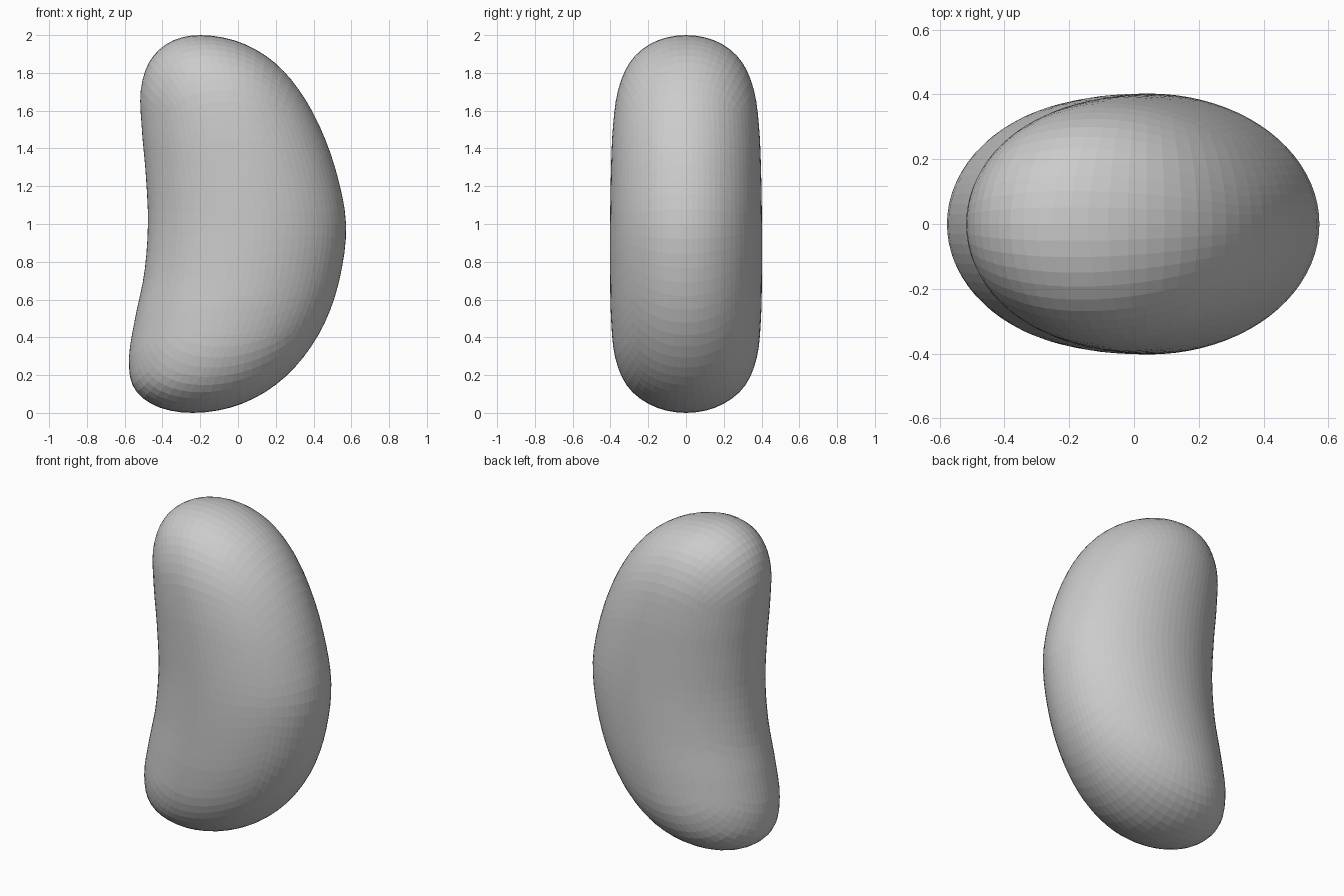
import bpy, bmesh, math

if "Cube" in bpy.data.objects:
    bpy.data.objects.remove(bpy.data.objects["Cube"])

# Outline rows at polar angles 0..180 degrees in 15 degree steps (top to bottom)
LEFT = [-.20, -.355, -.465, -.515, -.509, -.488, -.477, -.496, -.545, -.577, -.552, -.43, -.24]
RIGHT = [-.20, .0, .18, .325, .44, .525, .572, .545, .47, .345, .18, -.02, -.24]
DEPTH = [0, .165, .29, .36, .388, .398, .402, .402, .397, .375, .305, .17, 0]


def spline(row, opposite, t):
    """Smooth interpolation that continues over the poles onto the opposite side."""
    p = [opposite[1]] + row + [opposite[-2]]
    i = min(int(t), len(row) - 2)
    f = t - i
    a, b, c, d = p[i:i + 4]
    return b + .5 * f * (c - a + f * (2 * a - 5 * b + 4 * c - d + f * (3 * (b - c) + d - a)))


# Evenly divided cube, rounded to a sphere and then shaped to the bean outline
bm = bmesh.new()
bmesh.ops.create_cube(bm, size=2)
bmesh.ops.subdivide_edges(bm, edges=bm.edges[:], cuts=19, use_grid_fill=True)
for v in bm.verts:
    for k in range(3):
        v.co[k] = math.tan(v.co[k] * math.pi / 4)
    n = v.co.normalized()
    theta = math.acos(max(-1, min(1, n.z)))
    phi = math.atan2(n.y, n.x)
    t = theta / math.pi * 12
    left, right = spline(LEFT, RIGHT, t), spline(RIGHT, LEFT, t)
    depth = spline(DEPTH, [-d for d in DEPTH], t)
    v.co = ((left + right) / 2 + (right - left) / 2 * math.cos(phi),
            depth * math.sin(phi),
            1 + n.z)
bmesh.ops.recalc_face_normals(bm, faces=bm.faces[:])

mesh = bpy.data.meshes.new("bean_body")
bm.to_mesh(mesh)
bm.free()
bean = bpy.data.objects.new("bean_body", mesh)
bpy.context.collection.objects.link(bean)
